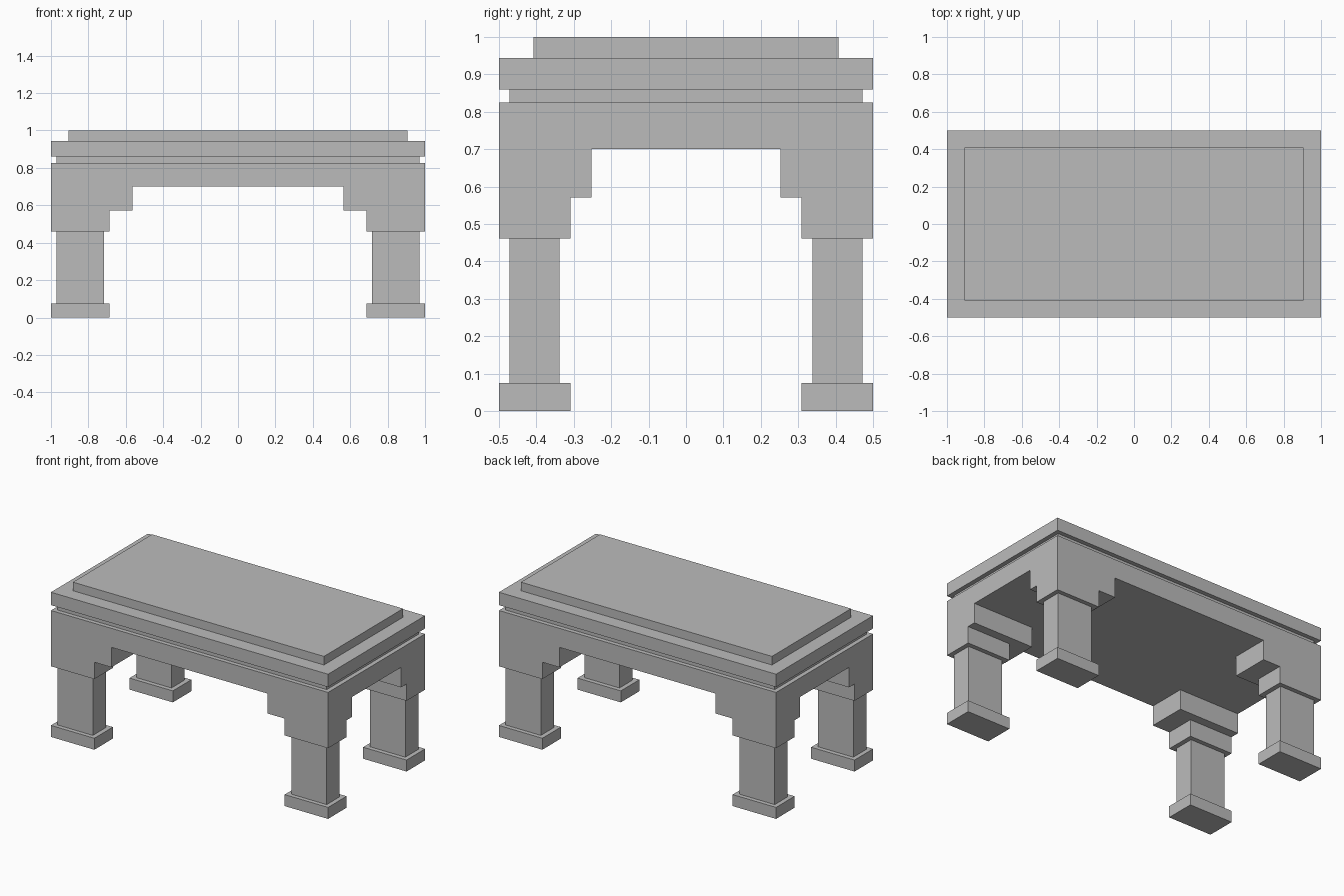
import bpy

if "Cube" in bpy.data.objects:
    bpy.data.objects.remove(bpy.data.objects["Cube"])

# Dark grey finish shared by every part
grey = bpy.data.materials.new("dark_grey")
grey.diffuse_color = (0.5, 0.5, 0.5, 1.0)
grey.use_nodes = True
grey.node_tree.nodes["Principled BSDF"].inputs["Base Color"].default_value = grey.diffuse_color


def box(name, x0, x1, y0, y1, z0, z1):
    xs, ys, zs = (x0, x1), (y0, y1), (z0, z1)
    verts = [(x, y, z) for x in xs for y in ys for z in zs]
    faces = [(0, 1, 3, 2), (4, 6, 7, 5), (0, 4, 5, 1),
             (2, 3, 7, 6), (0, 2, 6, 4), (1, 5, 7, 3)]
    mesh = bpy.data.meshes.new(name)
    mesh.from_pydata(verts, [], faces)
    mesh.materials.append(grey)
    obj = bpy.data.objects.new(name, mesh)
    bpy.context.collection.objects.link(obj)
    return obj


# Stacked table top: half width, half depth, bottom, top
for name, hx, hy, z0, z1 in [
    ("top_panel", 0.906, 0.408, 0.944, 1.0),
    ("top_slab", 1.0, 0.5, 0.86, 0.944),
    ("recessed_neck", 0.971, 0.472, 0.825, 0.86),
    ("apron", 1.0, 0.5, 0.701, 0.825),
]:
    box(name, -hx, hx, -hy, hy, z0, z1)

# Corner supports, mirrored to all four corners
for name, x0, x1, y0, y1, z0, z1 in [
    ("upper_bracket", 0.563, 1.0, 0.252, 0.5, 0.571, 0.701),
    ("lower_bracket", 0.687, 1.0, 0.309, 0.5, 0.461, 0.571),
    ("leg", 0.717, 0.971, 0.338, 0.472, 0.075, 0.461),
    ("foot", 0.687, 1.0, 0.309, 0.5, 0.0, 0.075),
]:
    for sx, side in ((-1, "left"), (1, "right")):
        for sy, end in ((-1, "front"), (1, "back")):
            xa, xb = sorted((sx * x0, sx * x1))
            ya, yb = sorted((sy * y0, sy * y1))
            box(f"{end}_{side}_{name}", xa, xb, ya, yb, z0, z1)
